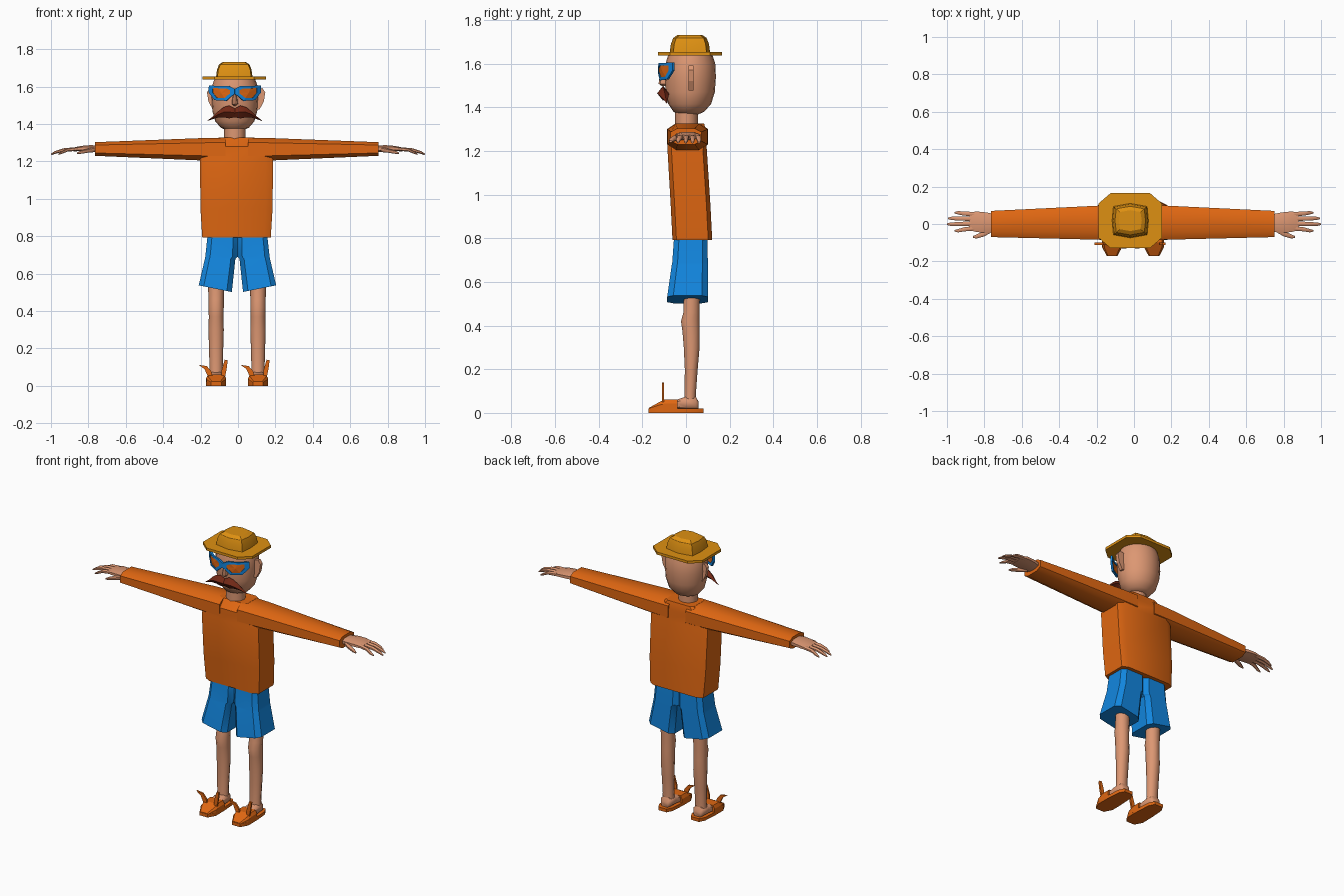
import bpy, bmesh, math

if "Cube" in bpy.data.objects:
    bpy.data.objects.remove(bpy.data.objects["Cube"])


def material(name, rgb):
    m = bpy.data.materials.new(name)
    m.diffuse_color = (*rgb, 1)
    m.use_nodes = True
    m.node_tree.nodes["Principled BSDF"].inputs["Base Color"].default_value = m.diffuse_color
    return m


SKIN = material("skin", (0.72, 0.31, 0.17))
ORANGE = material("orange cloth", (0.74, 0.135, 0.006))
BLUE = material("blue", (0.006, 0.24, 0.74))
STRAW = material("straw", (0.73, 0.28, 0.006))
HAIR = material("red brown hair", (0.17, 0.022, 0.008))


def finish(name, bm, mat, angle):
    bmesh.ops.recalc_face_normals(bm, faces=bm.faces)
    me = bpy.data.meshes.new(name)
    bm.to_mesh(me)
    bm.free()
    me.materials.append(mat)
    ob = bpy.data.objects.new(name, me)
    bpy.context.collection.objects.link(ob)
    if angle:
        bpy.ops.object.select_all(action='DESELECT')
        ob.select_set(True)
        bpy.context.view_layer.objects.active = ob
        bpy.ops.object.shade_smooth_by_angle(angle=math.radians(angle))
    return ob


def loft(name, rings, mat, angle=40):
    """Skin a list of equal-length point rings and cap both ends."""
    bm = bmesh.new()
    rows = [[bm.verts.new(p) for p in r] for r in rings]
    n = len(rows[0])
    for a, b in zip(rows, rows[1:]):
        for i in range(n):
            bm.faces.new((a[i], a[(i + 1) % n], b[(i + 1) % n], b[i]))
    bm.faces.new(rows[0])
    bm.faces.new(rows[-1])
    return finish(name, bm, mat, angle)


def box8(u0, u1, v0, v1, k=0.3):
    """Rectangle with cut corners; k is the cut relative to the half size."""
    cu, cv, hu, hv = (u0 + u1) / 2, (v0 + v1) / 2, (u1 - u0) / 2, (v1 - v0) / 2
    j = 1 - k
    return [(cu + hu * a, cv + hv * b) for a, b in
            ((1, -j), (1, j), (j, 1), (-j, 1), (-1, j), (-1, -j), (-j, -1), (j, -1))]


def oval(cu, cv, hu, hv, n=16):
    return [(cu + hu * math.cos(2 * math.pi * i / n), cv + hv * math.sin(2 * math.pi * i / n))
            for i in range(n)]


def plate(name, pts, y0, y1, mat):
    """Flat outline in x and z, thick along y."""
    return loft(name, [[(x, y, z) for x, z in pts] for y in (y0, y1)], mat, 0)


def at_z(z, pts):
    return [(u, v, z) for u, v in pts]


# head and neck
HX = -0.017
loft("head", [at_z(z, oval(HX, yc, hx, hy, 20)) for z, hx, yc, hy in (
    (1.368, .045, .012, .045), (1.38, .075, .013, .07), (1.415, .105, .017, .098),
    (1.47, .12, .019, .113), (1.54, .125, .02, .117), (1.60, .123, .02, .114),
    (1.65, .105, .02, .098))], SKIN, 50)
loft("neck", [at_z(z, oval(HX, .003, .057, .053, 12)) for z in (1.30, 1.39)], SKIN)
loft("nose", [at_z(z, oval(HX, -.1, r, r * 1.6, 8)) for z, r in
              ((1.497, .006), (1.508, .016), (1.53, .014), (1.57, .006))], SKIN)

# hat
HAT_X, HAT_Y = -0.02, 0.018
loft("hat_brim", [at_z(z, box8(HAT_X - .17, HAT_X + .17, HAT_Y - .147, HAT_Y + .147, .38))
                  for z in (1.638, 1.654)], STRAW, 30)


def crown(z, s):
    a, b = .088 * s, .074 * s
    pts = ((a, -b), (a + .007, 0), (a, b), (0, b + .016 * s), (-a, b), (-a - .007, 0),
           (-a, -b), (0, -b - .016 * s))
    return [(HAT_X + x, HAT_Y + y, z) for x, y in pts]


loft("hat_crown", [crown(1.65, 1.03), crown(1.69, .97), crown(1.718, .85), crown(1.732, .62)],
     STRAW, 32)

# shirt body
loft("shirt_body", [at_z(z, box8(-.008 - h, -.008 + h, y0, y1, .2)) for z, h, y0, y1 in (
    (.793, .183, -.062, .12), (.95, .193, -.07, .112), (1.21, .195, -.085, .095),
    (1.28, .15, -.083, .095), (1.327, .095, -.045, .083))], ORANGE, 30)


def glasses_y(dx):
    return -.122 + 3.5 * dx * dx


def shell(name, rings, mat, thick):
    """Curved sheet over the face: a band between two rings, or one filled ring."""
    bm = bmesh.new()
    rows = [[bm.verts.new(p) for p in r] for r in rings]
    n = len(rows[0])
    for i in range(n):
        j = (i + 1) % n
        if len(rows[1]) == 1:
            bm.faces.new((rows[0][i], rows[0][j], rows[1][0]))
        else:
            bm.faces.new((rows[0][i], rows[0][j], rows[1][j], rows[1][i]))
    ob = finish(name, bm, mat, 0)
    mod = ob.modifiers.new("thickness", 'SOLIDIFY')
    mod.thickness = thick
    mod.offset = 0


RIM = ((0, 1.588), (.03, 1.603), (.085, 1.603), (.135, 1.606), (.137, 1.57), (.105, 1.528),
       (.045, 1.524), (.018, 1.548), (0, 1.56))
MC = (.073, 1.566)
EAR = ((.10, 1.585), (.14, 1.592), (.156, 1.57), (.148, 1.52), (.125, 1.478), (.10, 1.48))
HORN_A = ((-.093, .112), (-.05, .106), (-.026, .078), (-.018, .05), (-.045, .052), (-.062, .09))
HORN_B = ((.028, .05), (.03, .085), (.046, .14), (.062, .138), (.056, .09), (.048, .05))
SOLE = ((.028, -.172), (.053, -.125), (.052, -.04), (.046, .045), (.028, .08))

for s, side in ((1, "right"), (-1, "left")):
    def mx(cx, pts):
        return [(cx + s * p[0], *p[1:]) for p in pts]

    # ears
    plate("ear_" + side, mx(-.01, EAR), .012, .034, SKIN)

    # glasses
    def rim(k, lift):
        out = []
        for x, z in RIM:
            dx = MC[0] + (x - MC[0]) * k
            out.append((HX + s * dx, glasses_y(dx) - lift, MC[1] + (z - MC[1]) * k))
        return out
    shell("glasses_frame_" + side, [rim(1, 0), rim(.66, 0)], BLUE, .012)
    shell("glasses_lens_" + side, [rim(.68, 0), [(HX + s * MC[0], glasses_y(MC[0]) - .003, MC[1])]],
          ORANGE, .006)

    # moustache, diamond sections tapering to the tip
    loft("moustache_" + side, [mx(HX, [(x, y, t), (x, y - d, (t + b) / 2), (x, y, b),
                                       (x, y + d, (t + b) / 2)]) for x, y, t, b, d in (
        (0, -.105, 1.483, 1.436, .018), (.03, -.105, 1.499, 1.43, .027),
        (.06, -.103, 1.49, 1.436, .025), (.09, -.098, 1.468, 1.434, .018),
        (.118, -.092, 1.44, 1.426, .008), (.145, -.088, 1.42, 1.417, .002))], HAIR, 50)

    # sleeve
    loft("sleeve_" + side, [mx(-.007, [(x, u, v) for u, v in box8(y0, y1, z0, z1, .42)])
                            for x, y0, y1, z0, z1 in (
        (.06, -.086, .1, 1.203, 1.327), (.18, -.084, .098, 1.205, 1.325),
        (.757, -.07, .07, 1.23, 1.303))], ORANGE, 35)

    # hand: palm, four fingers and thumb
    def along_x(name, stations):
        loft(name + side, [mx(0, [(x, u, v) for u, v in
                                  box8(y - hy, y + hy, z - hz, z + hz, .5)])
                           for x, y, z, hy, hz in stations], SKIN, 50)
    along_x("palm_", ((.73, .005, 1.267, .045, .018), (.79, .007, 1.27, .055, .017),
                      (.84, .012, 1.269, .055, .014), (.88, .014, 1.264, .048, .01)))
    for i, (y0, y1, tip) in enumerate(((.052, .06, .96), (.028, .03, .995), (.002, -.001, 1.0),
                                       (-.022, -.036, .96))):
        mid = (.86 + tip) / 2
        along_x("finger_%d_" % (i + 1), ((.85, y0, 1.267, .012, .01),
                                         (mid, (y0 + y1) / 2, 1.262, .011, .009),
                                         (tip - .02, y1, 1.248, .009, .007),
                                         (tip, y1, 1.238, .004, .003)))
    along_x("thumb_", ((.765, -.03, 1.264, .016, .014), (.80, -.052, 1.258, .014, .011),
                       (.84, -.066, 1.25, .011, .009), (.862, -.07, 1.243, .005, .004)))

    # shorts leg with slanted hem
    leg = []
    for z, x0, x1, y0, y1, slope in ((.80, 0, .16, -.055, .098, 0), (.69, 0, .172, -.063, .1, 0),
                                     (.68, .011, .174, -.065, .1, 0),
                                     (.502, .03, .207, -.086, .1, .2)):
        leg.append(mx(-.003, [(u, v, z + slope * (u - x0)) for u, v in box8(x0, x1, y0, y1, .3)]))
    loft("shorts_" + side, leg, BLUE, 35)

    # bare leg and foot
    FX = -.005 + s * .112
    loft("leg_" + side, [at_z(z, oval(FX, (y0 + y1) / 2, h, (y1 - y0) / 2, 10))
                         for z, h, y0, y1 in (
        (.04, .036, -.012, .048), (.09, .035, -.008, .047), (.2, .038, -.007, .055),
        (.3, .041, -.012, .064), (.37, .039, -.018, .064), (.42, .041, -.025, .064),
        (.46, .041, -.014, .064), (.58, .044, -.01, .066))], SKIN, 50)
    loft("foot_" + side, [[(u, y, v) for u, v in box8(FX - h, FX + h, .015, t, .45)]
                          for y, h, t in ((.058, .022, .05), (.045, .034, .075), (0, .037, .075),
                                          (-.05, .04, .058), (-.1, .042, .045))], SKIN, 50)

    # sandal: sole, toe cover and two curled horns
    outline = [(FX + x, y) for x, y in SOLE] + [(FX - x, y) for x, y in reversed(SOLE)]
    loft("sandal_sole_" + side, [at_z(z, outline) for z in (0, .02)], ORANGE, 30)
    loft("sandal_toe_cover_" + side, [[(FX - w, y, .01), (FX + w, y, .01), (FX + w, y, b),
                                       (FX + w * .8, y, t), (FX - w * .8, y, t), (FX - w, y, b)]
                                      for y, w, b, t in (
        (-.17, .028, .02, .023), (-.125, .052, .035, .048), (-.1, .053, .042, .061),
        (-.04, .052, .042, .061))], ORANGE, 25)
    for tag, horn in (("outer", HORN_A), ("inner", HORN_B)):
        plate("sandal_horn_%s_%s" % (tag, side), [(FX + x, z) for x, z in horn],
              -.111, -.1, ORANGE)
